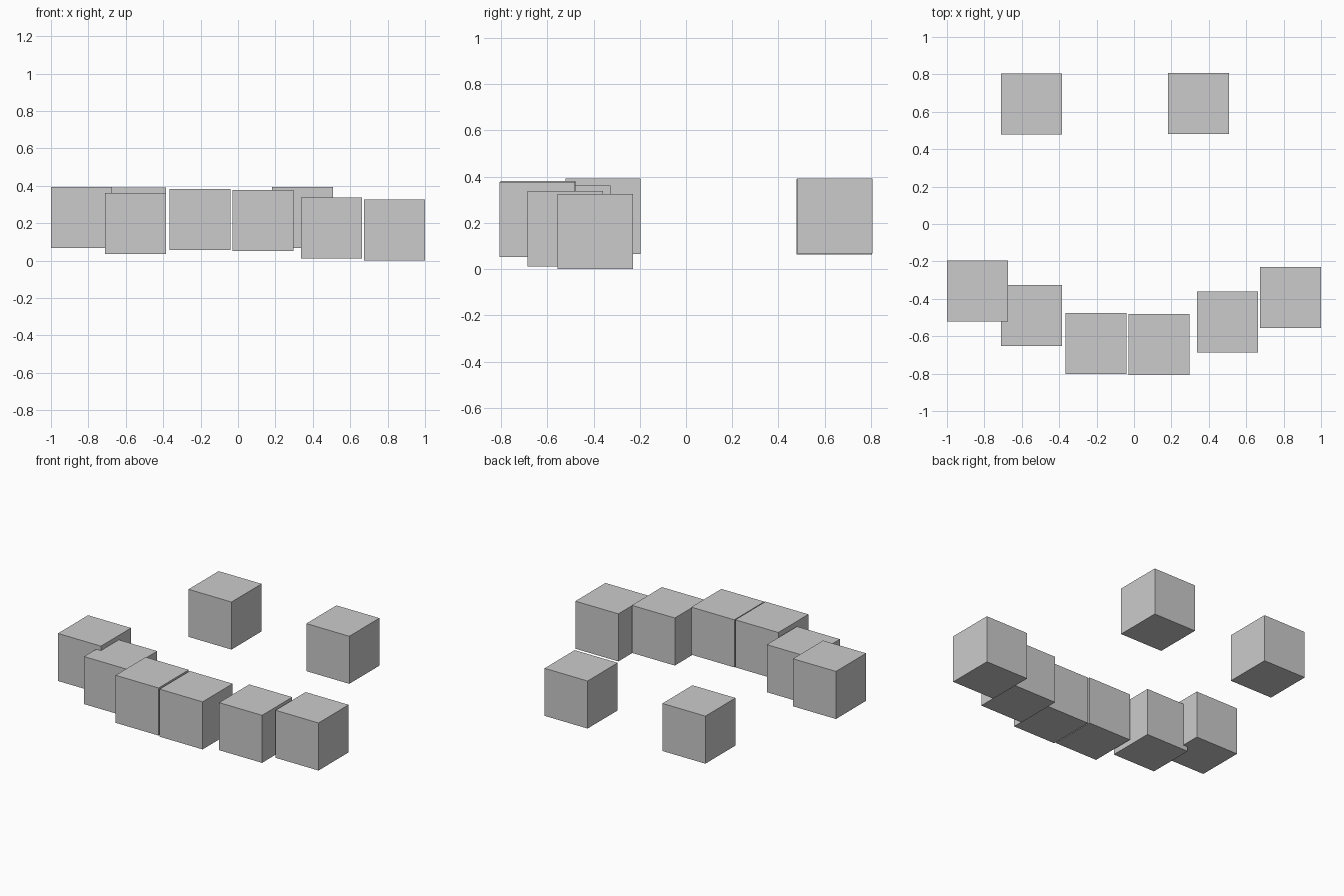
import bpy

if "Cube" in bpy.data.objects:
    bpy.data.objects.remove(bpy.data.objects["Cube"])

SIZE = 0.326

# Block centres: an arc of six in front, a pair at the back
CENTRES = {
    "arc_block_1": (-0.837, -0.359, 0.229),
    "arc_block_2": (-0.547, -0.490, 0.198),
    "arc_block_3": (-0.203, -0.640, 0.219),
    "arc_block_4": (0.133, -0.643, 0.215),
    "arc_block_5": (0.500, -0.523, 0.175),
    "arc_block_6": (0.837, -0.393, 0.163),
    "back_block_left": (-0.547, 0.641, 0.227),
    "back_block_right": (0.345, 0.643, 0.230),
}

for name, centre in CENTRES.items():
    bpy.ops.mesh.primitive_cube_add(size=SIZE, location=centre)
    bpy.context.object.name = name
